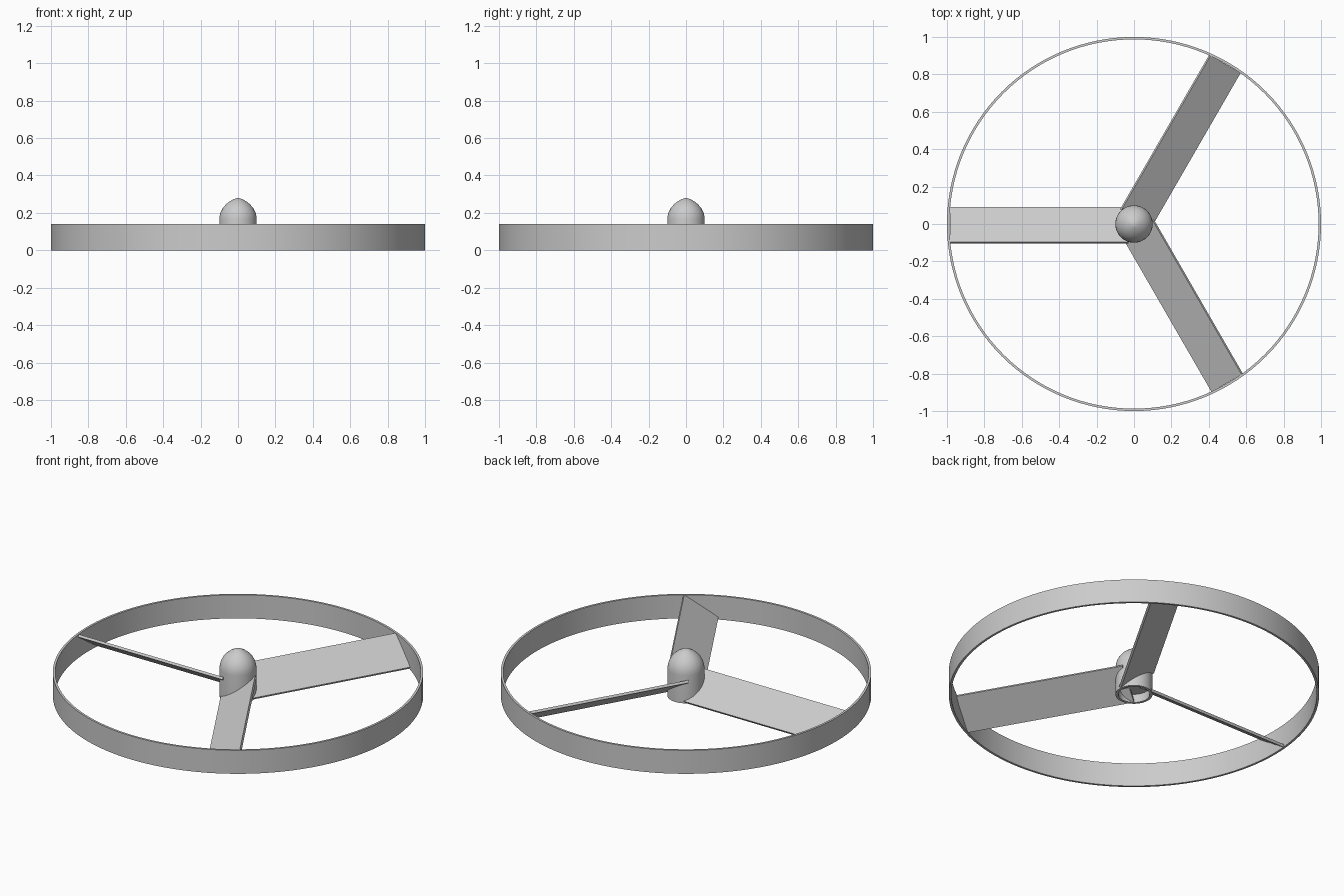
import bpy
import bmesh
from math import pi, cos, sin, radians

cube = bpy.data.objects.get("Cube")
if cube:
    bpy.data.objects.remove(cube, do_unlink=True)

grey = bpy.data.materials.new("plain grey")
grey.use_nodes = True
colour = (0.6, 0.6, 0.6, 1)
grey.diffuse_color = colour
grey.node_tree.nodes["Principled BSDF"].inputs["Base Color"].default_value = colour


def add_object(name, bm, smooth=True):
    bmesh.ops.recalc_face_normals(bm, faces=bm.faces)
    mesh = bpy.data.meshes.new(name)
    bm.to_mesh(mesh)
    bm.free()
    mesh.materials.append(grey)
    obj = bpy.data.objects.new(name, mesh)
    bpy.context.collection.objects.link(obj)
    if smooth:
        bpy.ops.object.select_all(action="DESELECT")
        obj.select_set(True)
        bpy.context.view_layer.objects.active = obj
        bpy.ops.object.shade_smooth_by_angle(angle=radians(35))
    return obj


def lathe(name, profile, sides, closed=False):
    """Spin an (r, z) profile about the z axis."""
    bm = bmesh.new()
    verts = [bm.verts.new((r, 0, z)) for r, z in profile]
    pairs = list(zip(verts, verts[1:]))
    if closed:
        pairs.append((verts[-1], verts[0]))
    edges = [bm.edges.new(p) for p in pairs]
    bmesh.ops.spin(bm, geom=verts + edges, cent=(0, 0, 0), axis=(0, 0, 1),
                   angle=2 * pi, steps=sides, use_merge=True)
    bmesh.ops.remove_doubles(bm, verts=bm.verts, dist=0.0001)
    return add_object(name, bm)


# Outer ring: a thin tall band
HEIGHT = 0.14
lathe("outer_ring", [(1, 0), (1, HEIGHT), (0.987, HEIGHT), (0.987, 0)], 128, closed=True)

# Hub: straight sleeve, pointed dome, recessed underside
lathe("hub", [(0, 0.05), (0.085, 0.05), (0.085, 0), (0.1, 0), (0.1, 0.165),
              (0.098, 0.185), (0.092, 0.205), (0.081, 0.226), (0.065, 0.245),
              (0.045, 0.261), (0.022, 0.274), (0, 0.281)], 48)

# Three pitched blades running from the hub to the ring
PITCH, CHORD, THICK = radians(34), 0.224, 0.015
ROOT, TIP = 0.03, 0.985
for i, side in enumerate(("right", "front_left", "back_left")):
    bm = bmesh.new()
    section = []
    for u, v in ((-1, -1), (1, -1), (1, 1), (-1, 1)):
        a, b = u * CHORD / 2, v * THICK / 2
        # high edge towards -y on the blade that points to -x
        section.append((a * cos(PITCH) + b * sin(PITCH) - 0.007,
                        -a * sin(PITCH) + b * cos(PITCH) + HEIGHT / 2))
    root = [bm.verts.new((-ROOT, y, z)) for y, z in section]
    tip = [bm.verts.new((-TIP, y, z)) for y, z in section]
    bm.faces.new(root)
    bm.faces.new(tip)
    for k in range(4):
        n = (k + 1) % 4
        bm.faces.new((root[k], root[n], tip[n], tip[k]))
    blade = add_object(side + "_blade", bm, smooth=False)
    blade.rotation_euler.z = i * 2 * pi / 3
